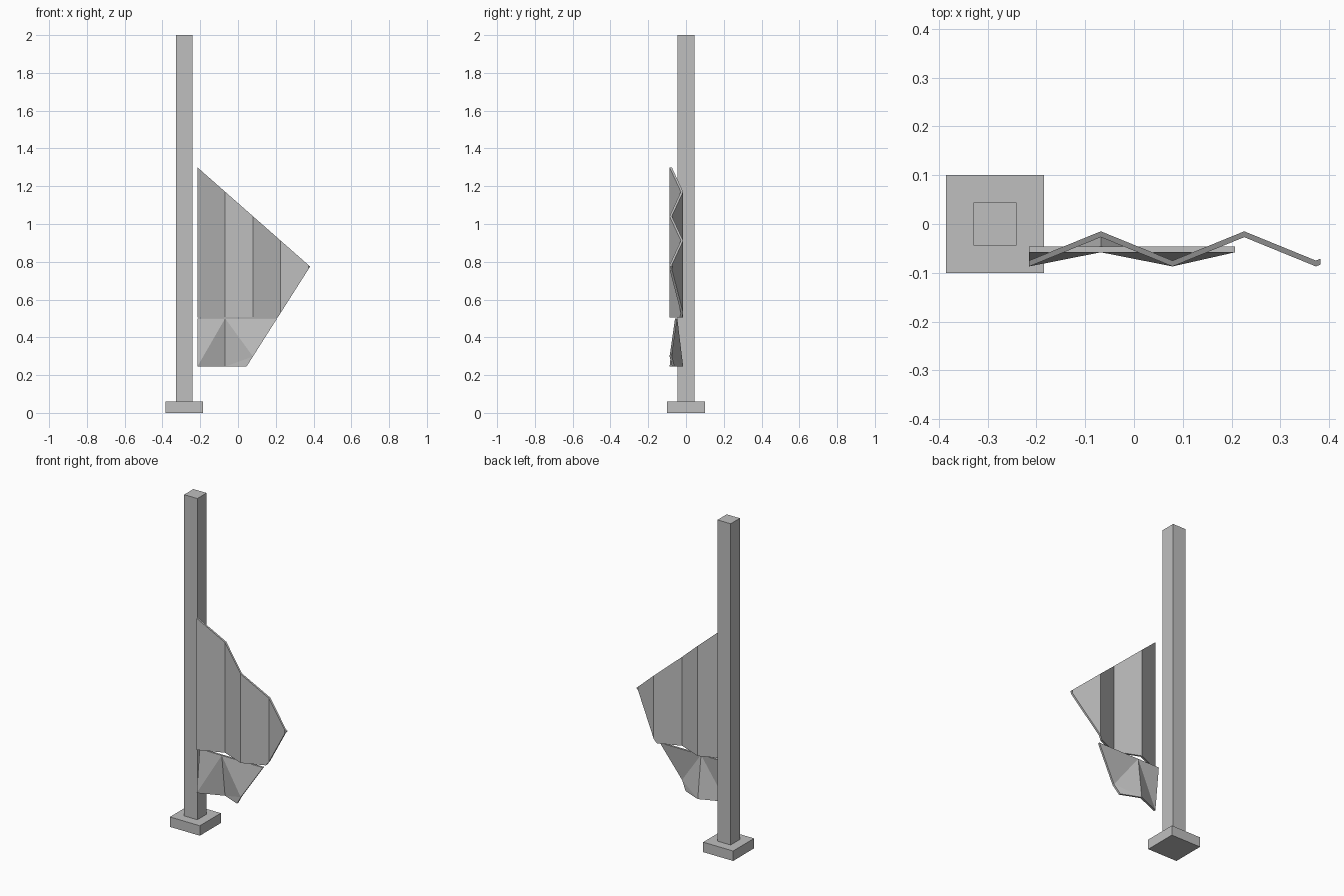
import bpy
import bmesh

cube = bpy.data.objects.get("Cube")
if cube:
    bpy.data.objects.remove(cube, do_unlink=True)

grey = bpy.data.materials.new("plain grey")
grey.use_nodes = True
grey.diffuse_color = (0.52, 0.52, 0.52, 1)
grey.node_tree.nodes["Principled BSDF"].inputs["Base Color"].default_value = (0.52, 0.52, 0.52, 1)

THICK = 0.012
POST_X = -0.285


def finish(name, bm):
    bmesh.ops.recalc_face_normals(bm, faces=bm.faces)
    mesh = bpy.data.meshes.new(name)
    bm.to_mesh(mesh)
    bm.free()
    mesh.materials.append(grey)
    obj = bpy.data.objects.new(name, mesh)
    bpy.context.collection.objects.link(obj)
    return obj


def box(name, width, bottom, top):
    bm = bmesh.new()
    bmesh.ops.create_cube(bm, size=1)
    for v in bm.verts:
        v.co.x = v.co.x * width + POST_X
        v.co.y *= width
        v.co.z = bottom if v.co.z < 0 else top
    finish(name, bm)


def sheet(name, points, faces):
    """Folded sheet given thickness from front to back."""
    bm = bmesh.new()
    verts = [bm.verts.new((x, y - THICK / 2, z)) for x, y, z in points]
    for f in faces:
        bm.faces.new([verts[i] for i in f])
    ext = bmesh.ops.extrude_face_region(bm, geom=bm.faces[:], use_keep_orig=True)
    back = [g for g in ext["geom"] if isinstance(g, bmesh.types.BMVert)]
    bmesh.ops.translate(bm, verts=back, vec=(0, THICK, 0))
    finish(name, bm)


# Base and post
box("base", 0.2, 0, 0.06)
box("post", 0.088, 0.06, 2)

# Outline and zigzag rules of the panel
LEFT, PITCH, TIP = -0.215, 0.147, 0.382
GAP_Z, LOW_Z, LOW_X = 0.505, 0.245, 0.045


def fold_y(x):
    t = ((x - LEFT) / PITCH) % 2
    return -0.081 + 0.06 * (t if t < 1 else 2 - t)


def top_z(x):
    return 1.3 - 0.88 * (x - LEFT)


def side_z(x):
    return LOW_Z + 1.573 * (x - LOW_X)


# Upper pleated panel
columns = [LEFT + PITCH * i for i in range(5)]
columns.insert(3, 0.21)
pts = []
for x in columns:
    pts += [(x, fold_y(x), max(GAP_Z, side_z(x))), (x, fold_y(x), top_z(x))]
pts.append((TIP, fold_y(TIP), top_z(TIP)))
n = len(columns)
faces = [(2 * i, 2 * i + 2, 2 * i + 3, 2 * i + 1) for i in range(n - 1)]
faces.append((2 * n - 2, 2 * n, 2 * n - 1))
sheet("upper_pleated_panel", pts, faces)

# Lower panel: straight top edge, folded bottom edge
ridge, valley = LEFT + PITCH, LEFT + 2 * PITCH
flat_y, seam_z = -0.052, 0.5
pts = [(x, flat_y, seam_z) for x in (LEFT, ridge, 0.207)]
pts += [(x, fold_y(x), LOW_Z) for x in (LEFT, ridge, LOW_X)]
pts.append((valley, fold_y(valley), side_z(valley)))
sheet("lower_folded_panel", pts,
      [(0, 3, 1), (3, 4, 1), (4, 6, 1), (4, 5, 6), (6, 2, 1)])
